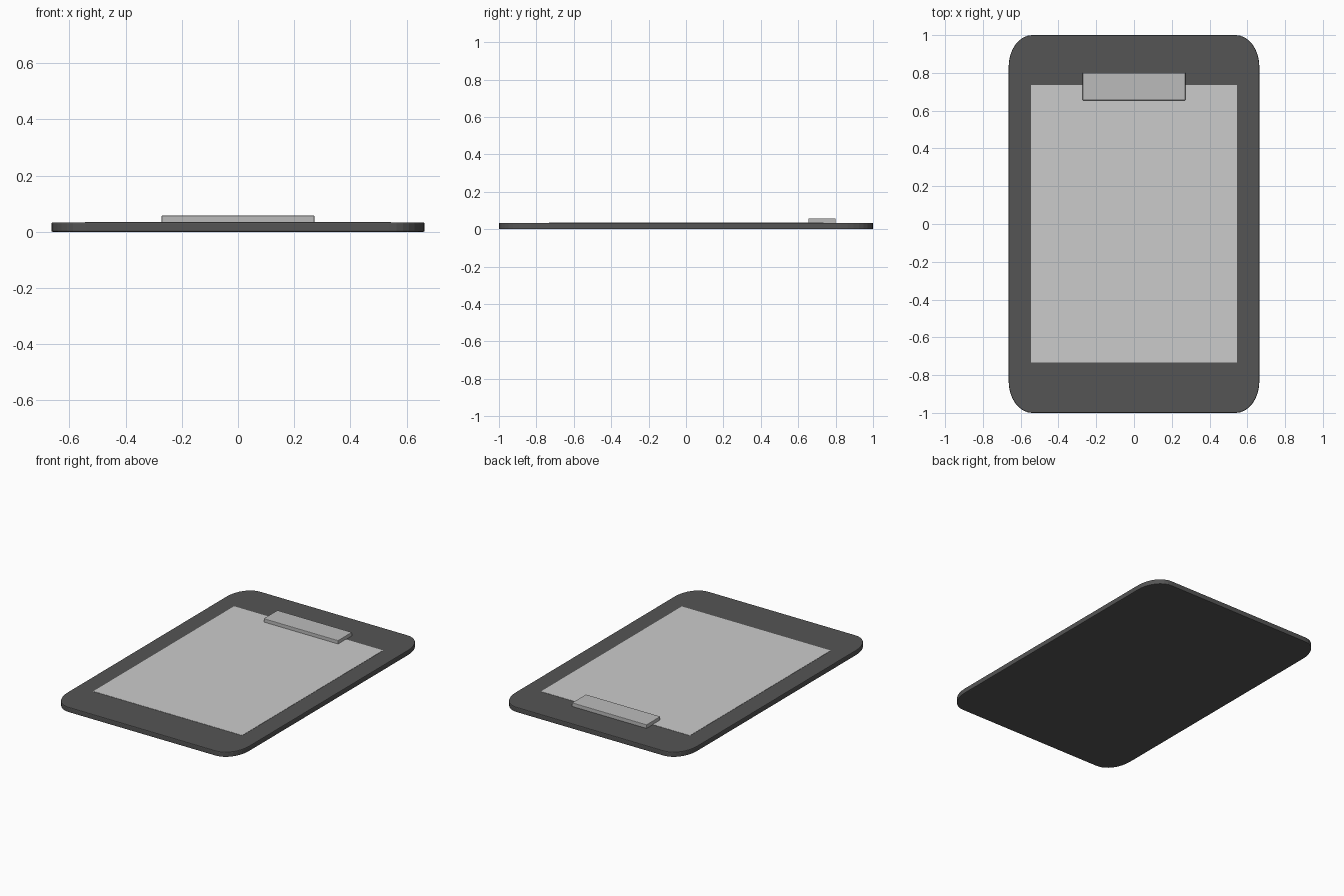
import bpy, bmesh, math

if "Cube" in bpy.data.objects:
    bpy.data.objects.remove(bpy.data.objects["Cube"])


def material(name, v):
    m = bpy.data.materials.new(name)
    m.diffuse_color = (v, v, v, 1)
    m.use_nodes = True
    m.node_tree.nodes["Principled BSDF"].inputs["Base Color"].default_value = m.diffuse_color
    return m


def slab(name, outline, z0, z1, mat, bevel=0.0):
    """Extrude a flat outline between two heights."""
    bm = bmesh.new()
    face = bm.faces.new([bm.verts.new((x, y, z0)) for x, y in outline])
    ext = bmesh.ops.extrude_face_region(bm, geom=[face])
    for v in ext["geom"]:
        if isinstance(v, bmesh.types.BMVert):
            v.co.z = z1
    bmesh.ops.recalc_face_normals(bm, faces=bm.faces)
    mesh = bpy.data.meshes.new(name)
    bm.to_mesh(mesh)
    bm.free()
    ob = bpy.data.objects.new(name, mesh)
    bpy.context.collection.objects.link(ob)
    mesh.materials.append(mat)
    if bevel:
        mod = ob.modifiers.new("edge_bevel", 'BEVEL')
        mod.width = bevel
        mod.segments = 2
        mod.limit_method = 'ANGLE'
        mod.angle_limit = math.radians(40)
    return ob


def rectangle(x, y0, y1):
    return [(-x, y0), (x, y0), (x, y1), (-x, y1)]


def rounded(hx, hy, rx, ry, n=8):
    """Rectangle with elliptical corners."""
    pts = []
    for q, (sx, sy) in enumerate([(1, 1), (-1, 1), (-1, -1), (1, -1)]):
        for i in range(n + 1):
            a = math.pi / 2 * (q + i / n)
            pts.append((sx * (hx - rx) + rx * math.cos(a),
                        sy * (hy - ry) + ry * math.sin(a)))
    return pts


# Dark backing board
slab("board", rounded(0.664, 1.0, 0.125, 0.17), 0, 0.034,
     material("dark_grey", 0.09), 0.005)

# Thin sheet lying on the board
slab("paper", rectangle(0.544, -0.733, 0.736), 0.03, 0.0355,
     material("pale_grey", 0.8))

# Clip bar holding the sheet
slab("clip", rectangle(0.272, 0.655, 0.80), 0.03, 0.058,
     material("mid_grey", 0.5), 0.003)
